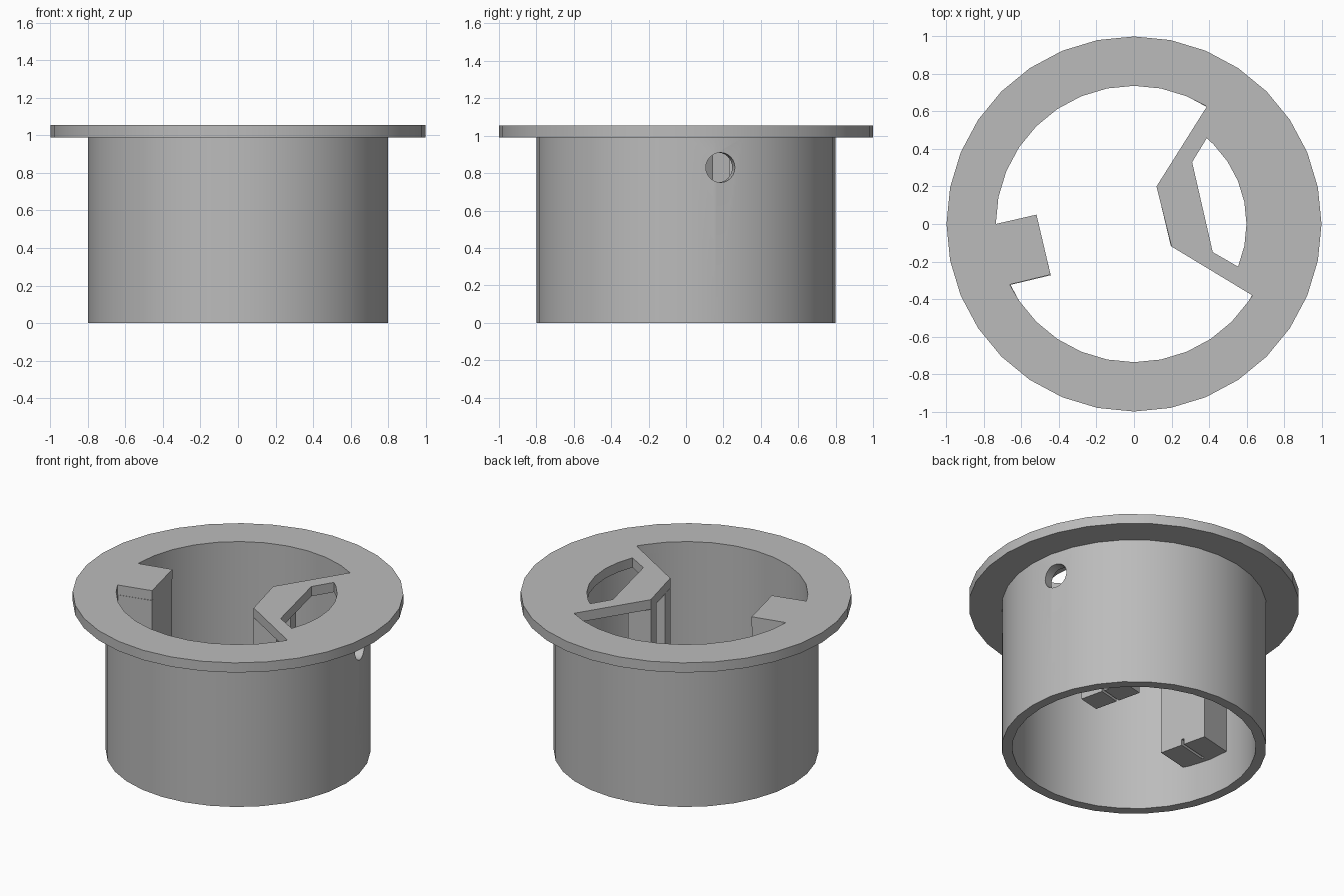
import bpy, bmesh, math
from mathutils import Matrix, Vector

if "Cube" in bpy.data.objects:
    bpy.data.objects.remove(bpy.data.objects["Cube"], do_unlink=True)

SIDES = 32
TILT = Matrix.Rotation(math.radians(13.4), 4, "Z")  # axis shared by post, holder and hole
R_IN, R_BODY, R_FLANGE = 0.737, 0.8, 1.0
Z_FLANGE, Z_TOP, Z_BLOCK = 0.99, 1.055, 0.25

grey = bpy.data.materials.new("plain grey")
grey.use_nodes = True
grey.diffuse_color = (0.5, 0.5, 0.5, 1)
grey.node_tree.nodes["Principled BSDF"].inputs["Base Color"].default_value = (0.5, 0.5, 0.5, 1)


def add_object(name, data):
    ob = bpy.data.objects.new(name, data)
    bpy.context.collection.objects.link(ob)
    data.materials.append(grey)
    return ob


def select(ob):
    bpy.ops.object.select_all(action="DESELECT")
    ob.select_set(True)
    bpy.context.view_layer.objects.active = ob


def arc(radius, start, end):
    """Points on a circle, keeping the regular facets between two angles."""
    step = 360 / SIDES
    inner = [i * step for i in range(-SIDES, 2 * SIDES) if start + 1 < i * step < end - 1]
    return [(radius * math.cos(math.radians(a)), radius * math.sin(math.radians(a)))
            for a in [start, *inner, end]]


def circle(radius):
    return arc(radius, 0, 360)[:-1]


def plate(name, loops, z0, z1):
    """Extruded flat outline; the loops after the first are openings."""
    cu = bpy.data.curves.new(name, "CURVE")
    cu.dimensions, cu.fill_mode, cu.extrude = "2D", "BOTH", (z1 - z0) / 2
    for pts in loops:
        sp = cu.splines.new("POLY")
        sp.points.add(len(pts) - 1)
        for p, (x, y) in zip(sp.points, pts):
            p.co = (x, y, 0, 1)
        sp.use_cyclic_u = True
    ob = add_object(name, cu)
    select(ob)
    bpy.ops.object.convert(target="MESH")
    ob = bpy.context.object
    bm = bmesh.new()
    bm.from_mesh(ob.data)
    bmesh.ops.remove_doubles(bm, verts=bm.verts, dist=0.0005)
    bmesh.ops.recalc_face_normals(bm, faces=bm.faces)
    bmesh.ops.translate(bm, verts=bm.verts, vec=(0, 0, (z0 + z1) / 2))
    bm.to_mesh(ob.data)
    bm.free()
    return ob


def block(name, u, v, z):
    """Box in the tilted frame: u along the axis, v its half width."""
    me = bpy.data.meshes.new(name)
    bm = bmesh.new()
    size = Vector((u[1] - u[0], 2 * v, z[1] - z[0]))
    centre = Vector((sum(u) / 2, 0, sum(z) / 2))
    mat = TILT @ Matrix.Translation(centre) @ Matrix.Diagonal(size).to_4x4()
    bmesh.ops.create_cube(bm, size=1, matrix=mat)
    bm.to_mesh(me)
    bm.free()
    return add_object(name, me)


def cut(ob, cutter):
    mod = ob.modifiers.new("cut", "BOOLEAN")
    mod.operation, mod.solver, mod.object = "DIFFERENCE", "EXACT", cutter
    select(ob)
    bpy.ops.object.modifier_apply(modifier=mod.name)
    bpy.data.objects.remove(cutter, do_unlink=True)


def smooth(ob):
    select(ob)
    bpy.ops.object.shade_smooth_by_angle(angle=math.radians(30))


# Tubular body with a round side hole
body = plate("body_tube", [circle(R_BODY), circle(R_IN)], 0, Z_FLANGE)
me = bpy.data.meshes.new("hole_cutter")
bm = bmesh.new()
bmesh.ops.create_cone(bm, cap_ends=True, segments=24, radius1=0.08, radius2=0.08, depth=0.4,
                      matrix=TILT @ Matrix.Translation((0.78, 0, 0.83))
                      @ Matrix.Rotation(math.pi / 2, 4, "Y"))
bm.to_mesh(me)
bm.free()
cut(body, add_object("hole_cutter", me))
smooth(body)

# Flange with the main opening and the smaller opening behind the bracket
main_opening = (arc(R_IN, 58.2, 180) + [(-0.52, 0.05), (-0.445, -0.27)]
                + arc(R_IN, 206, 328.9) + [(0.2, -0.12), (0.12, 0.2)])
side_opening = arc(0.6, -22.3, 49.7) + [(0.31, 0.33), (0.42, -0.15)]
flange = plate("top_flange", [circle(R_FLANGE), main_opening, side_opening], Z_FLANGE, Z_TOP)
smooth(flange)

# Wall post and hanging holder, each with a fine slit underneath
post = block("wall_post", (-0.76, -0.495), 0.163, (Z_BLOCK, Z_FLANGE))
holder = block("hanging_holder", (0.164, 0.314), 0.163, (Z_BLOCK, Z_FLANGE))
for ob, u in ((post, (-0.7, -0.4)), (holder, (0.1, 0.4))):
    cut(ob, block("slit_cutter", u, 0.009, (Z_BLOCK - 0.1, Z_BLOCK + 0.04)))

# Upright slot through the holder
cut(holder, block("slot_cutter", (0.1, 0.4), 0.07, (0.34, Z_FLANGE - 0.002)))
